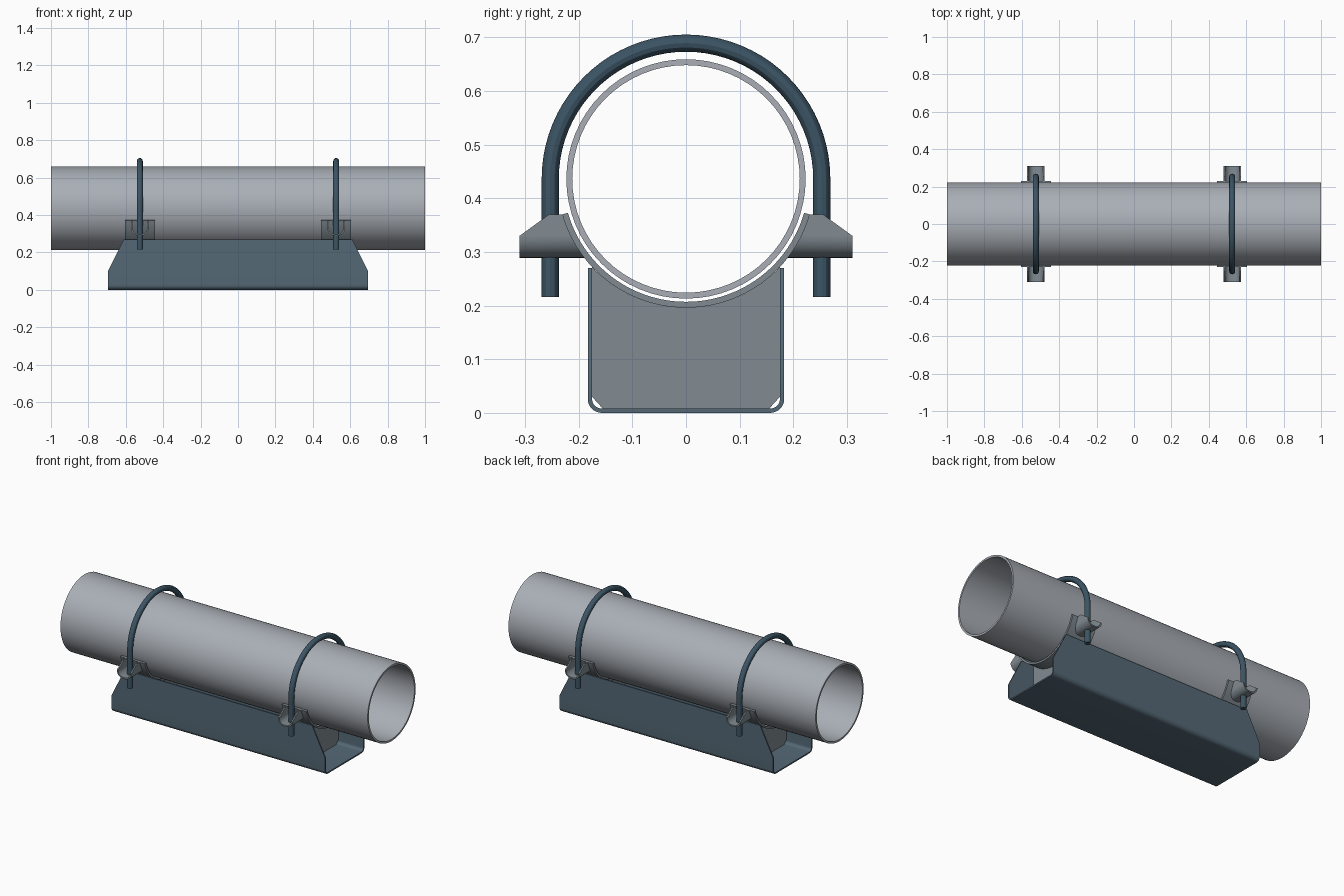
import bpy, bmesh
from math import sin, cos, pi, radians, sqrt

if "Cube" in bpy.data.objects:
    bpy.data.objects.remove(bpy.data.objects["Cube"])

PIPE_Z = 0.436        # pipe axis height
BOLT_X = 0.525        # clamp stations along the pipe
SADDLE_R = 0.24       # outer radius of the saddle plates


def material(name, rgb):
    m = bpy.data.materials.new(name)
    m.diffuse_color = (*rgb, 1)
    m.use_nodes = True
    m.node_tree.nodes["Principled BSDF"].inputs["Base Color"].default_value = m.diffuse_color
    return m


PIPE = material("pipe_grey", (0.40, 0.43, 0.47))
TROUGH = material("cradle_blue", (0.09, 0.14, 0.18))
BOLT = material("bolt_blue", (0.045, 0.09, 0.13))
PLATE = material("plate_grey", (0.22, 0.26, 0.29))


def finish(obj, mat):
    obj.data.materials.append(mat)
    bpy.ops.object.select_all(action='DESELECT')
    obj.select_set(True)
    bpy.context.view_layer.objects.active = obj
    bpy.ops.object.shade_smooth_by_angle(angle=radians(30))


def add_mesh(name, bm, mat):
    bmesh.ops.recalc_face_normals(bm, faces=bm.faces[:])
    me = bpy.data.meshes.new(name)
    bm.to_mesh(me)
    bm.free()
    obj = bpy.data.objects.new(name, me)
    bpy.context.collection.objects.link(obj)
    finish(obj, mat)


def arc(cy, cz, r, a0, a1, n):
    return [(cy + r * cos(radians(a0 + (a1 - a0) * i / n)),
             cz + r * sin(radians(a0 + (a1 - a0) * i / n))) for i in range(n + 1)]


def sheet(name, outer, inner, place, mat, closed=False):
    """Bent plate: two matching profiles extruded from end 0 to end 1 by place()."""
    bm = bmesh.new()
    rows = [[bm.verts.new(place(p, e)) for e, p in
             ((0, o), (1, o), (1, i), (0, i))] for o, i in zip(outer, inner)]
    n = len(rows)
    for k in range(n if closed else n - 1):
        a, b = rows[k], rows[(k + 1) % n]
        for j in range(4):
            bm.faces.new((a[j], a[(j + 1) % 4], b[(j + 1) % 4], b[j]))
    if not closed:
        bm.faces.new(rows[0])
        bm.faces.new(rows[-1])
    add_mesh(name, bm, mat)


def u_profile(half, top, bottom, r, mids=()):
    """U shape open at the top with rounded bottom corners."""
    left = [(-half, z) for z in (top, *mids)]
    right = [(half, z) for z in (*reversed(mids), top)]
    return (left + arc(-half + r, bottom + r, r, 180, 270, 8)
            + arc(half - r, bottom + r, r, 270, 360, 8) + right)


# Pipe
sheet("pipe", arc(0, PIPE_Z, 0.223, 0, 354.375, 63), arc(0, PIPE_Z, 0.212, 0, 354.375, 63),
      lambda p, e: (2 * e - 1, p[0], p[1]), PIPE, closed=True)


# Folded cradle with sloping ends
def cradle_point(p, e):
    half = 0.695 - 0.085 * max(0, p[1] - 0.10) / 0.17
    return ((2 * e - 1) * half, p[0], p[1])


sheet("cradle", u_profile(0.183, 0.27, 0.0, 0.026, (0.10,)),
      u_profile(0.175, 0.27, 0.008, 0.018, (0.10,)), cradle_point, TROUGH)


# Lug: U channel that meets the saddle and has a sloped outer edge
def make_lug(name, x, side):
    def lug_point(p, e):
        z = p[1]
        if e:
            y = 0.31 - 0.055 * max(0, z - 0.33) / 0.04
        else:
            y = sqrt((SADDLE_R - 0.002) ** 2 - (z - PIPE_Z) ** 2)
        return (x + p[0], side * y, z)
    sheet(name, u_profile(0.047, 0.37, 0.289, 0.040, (0.33,)),
          u_profile(0.039, 0.37, 0.297, 0.032, (0.33,)), lug_point, PLATE)


# U-bolt: round rod bent over the pipe
def make_bolt(name, x):
    path = [(0.253, 0.216)] + arc(0, PIPE_Z, 0.253, 0, 180, 40) + [(-0.253, 0.216)]
    cu = bpy.data.curves.new(name, 'CURVE')
    cu.dimensions = '3D'
    cu.bevel_depth = 0.016
    cu.bevel_resolution = 4
    cu.use_fill_caps = True
    sp = cu.splines.new('POLY')
    sp.points.add(len(path) - 1)
    for pt, (y, z) in zip(sp.points, path):
        pt.co = (x, y, z, 1)
    obj = bpy.data.objects.new(name, cu)
    bpy.context.collection.objects.link(obj)
    bpy.ops.object.select_all(action='DESELECT')
    obj.select_set(True)
    bpy.context.view_layer.objects.active = obj
    bpy.ops.object.convert(target='MESH')
    finish(bpy.context.view_layer.objects.active, BOLT)


# Rib: plate inside the cradle, hollowed to the saddle
def make_rib(name, x):
    edge = [(-0.175, 0.03), (-0.155, 0.008), (0.155, 0.008), (0.175, 0.03)]
    a = math_angle = -43.2
    edge += arc(0, PIPE_Z, SADDLE_R, a, -180 - a, 32)
    bm = bmesh.new()
    face = bm.faces.new([bm.verts.new((x - 0.006, y, z)) for y, z in edge])
    ext = bmesh.ops.extrude_face_region(bm, geom=[face])
    bmesh.ops.translate(bm, vec=(0.012, 0, 0),
                        verts=[g for g in ext['geom'] if isinstance(g, bmesh.types.BMVert)])
    add_mesh(name, bm, PLATE)


for side_name, sx in (("left", -1), ("right", 1)):
    x = sx * BOLT_X
    # Curved saddle plate under the pipe
    sheet(f"saddle_{side_name}", arc(0, PIPE_Z, SADDLE_R, -16, -164, 48),
          arc(0, PIPE_Z, 0.229, -16, -164, 48),
          lambda p, e: (x + (2 * e - 1) * 0.08, p[0], p[1]), PLATE)
    make_rib(f"rib_{side_name}", x)
    make_bolt(f"u_bolt_{side_name}", x)
    for end, sy in (("front", -1), ("back", 1)):
        make_lug(f"lug_{side_name}_{end}", x, sy)
